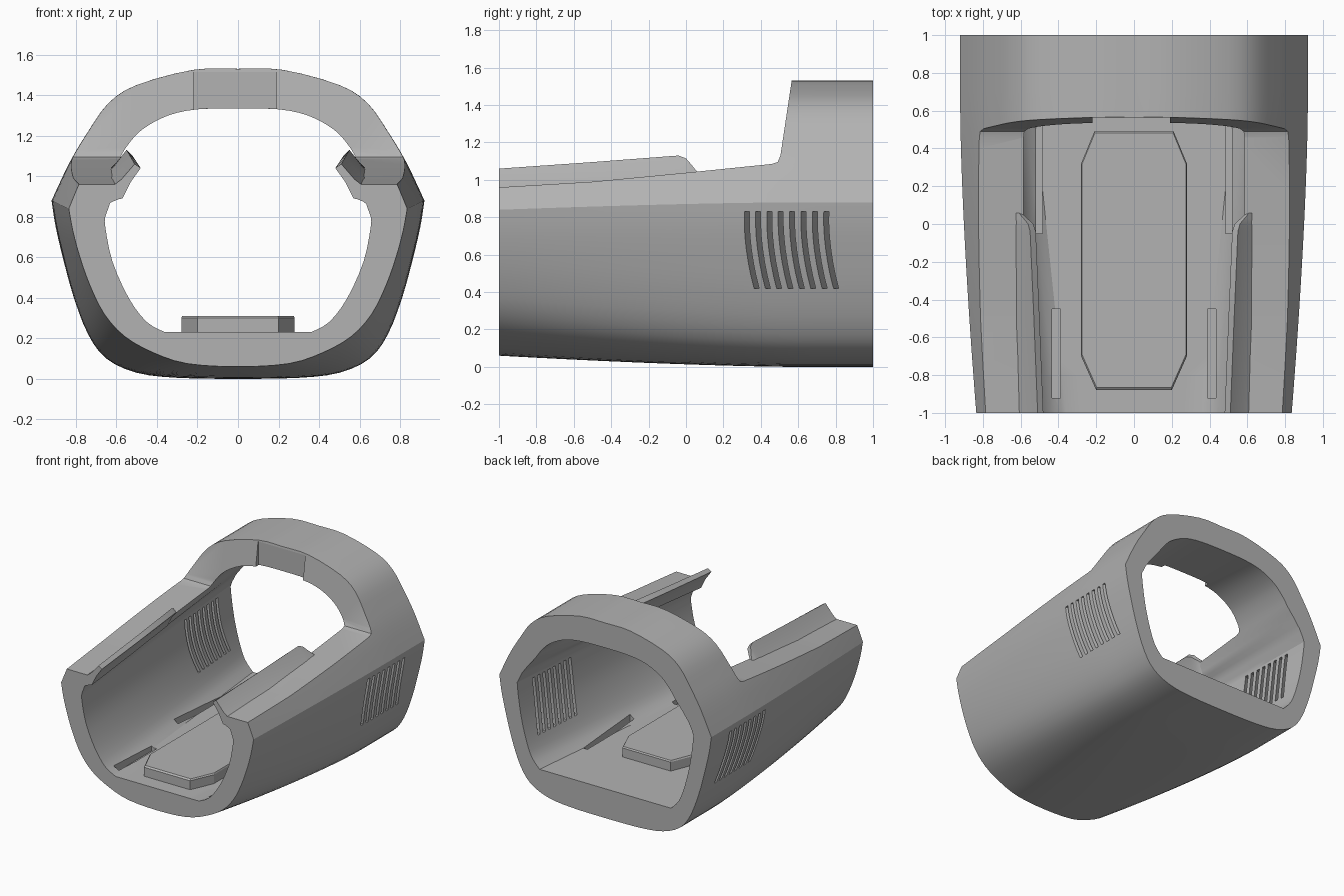
import bpy
import bmesh
from mathutils import Vector

cube = bpy.data.objects.get("Cube")
if cube:
    bpy.data.objects.remove(cube, do_unlink=True)

grey = bpy.data.materials.new("matte grey")
grey.use_nodes = True
grey.diffuse_color = (0.45, 0.45, 0.45, 1)
grey.node_tree.nodes["Principled BSDF"].inputs["Base Color"].default_value = (0.45, 0.45, 0.45, 1)


def finish(name, bm):
    bmesh.ops.recalc_face_normals(bm, faces=bm.faces)
    mesh = bpy.data.meshes.new(name)
    bm.to_mesh(mesh)
    bm.free()
    mesh.materials.append(grey)
    ob = bpy.data.objects.new(name, mesh)
    bpy.context.collection.objects.link(ob)
    return ob


def loft(bm, rings, closed=False):
    """Bridge equal rings of points; cap the ends unless the loft loops."""
    loops = [[bm.verts.new(p) for p in ring] for ring in rings]
    pairs = list(zip(loops, loops[1:]))
    if closed:
        pairs.append((loops[-1], loops[0]))
    else:
        bm.faces.new(loops[0])
        bm.faces.new(loops[-1])
    for a, b in pairs:
        for i in range(len(a)):
            j = (i + 1) % len(a)
            bm.faces.new((a[i], a[j], b[j], b[i]))


def box(bm, x0, x1, y0, y1, z0, z1):
    loft(bm, [[(x, y0, z0), (x, y1, z0), (x, y1, z1), (x, y0, z1)] for x in (x0, x1)])


def smooth(points, corners, n=3):
    """Round a half profile between its hard corners."""
    p = [Vector(q) for q in points]
    out = []
    for i in range(len(p) - 1):
        a, b = p[i], p[i + 1]
        before = p[i - 1] if i and i not in corners else a
        after = p[i + 2] if i + 2 < len(p) and i + 1 not in corners else b
        ta, tb = (b - before) / 2, (after - a) / 2
        # keep the profile level where it crosses the centre line
        if i == 0:
            ta = Vector((b.x - a.x, 0))
        if i == len(p) - 2:
            tb = Vector((b.x - a.x, 0))
        for k in range(n):
            t = k / n
            out.append(a * (2*t**3 - 3*t**2 + 1) + ta * (t**3 - 2*t**2 + t)
                       + b * (3*t**2 - 2*t**3) + tb * (t**3 - t**2))
    return out + [p[-1]]


def ring(front, back, t, y):
    half = [a.lerp(b, t) for a, b in zip(front, back)]
    pts = [(p.x, y, p.y) for p in half]
    return pts + [(-x, yy, z) for x, yy, z in reversed(pts[1:-1])]


def cut(target, cutter):
    mod = target.modifiers.new("cut", "BOOLEAN")
    mod.operation = "DIFFERENCE"
    mod.solver = "EXACT"
    mod.object = cutter
    cutter.hide_render = True
    bpy.context.view_layer.objects.active = target
    bpy.ops.object.modifier_apply(modifier=mod.name)
    bpy.data.objects.remove(cutter, do_unlink=True)


def shade(ob, angle=0.5):
    bpy.ops.object.select_all(action="DESELECT")
    ob.select_set(True)
    bpy.context.view_layer.objects.active = ob
    bpy.ops.object.shade_smooth_by_angle(angle=angle)


# Half profiles of the hollow body, from bottom centre to top centre
outer_front = smooth([(0, .06), (.25, .075), (.42, .13), (.56, .21), (.66, .32), (.73, .46),
                      (.78, .6), (.815, .73), (.835, .84), (.785, .96), (.72, 1.1),
                      (.62, 1.3), (.48, 1.4), (.22, 1.48), (0, 1.5)], [8])
outer_back = smooth([(0, 0), (.3, .005), (.5, .03), (.65, .1), (.74, .22), (.81, .4),
                     (.86, .58), (.9, .75), (.92, .88), (.83, 1.07), (.74, 1.22),
                     (.64, 1.36), (.5, 1.45), (.22, 1.525), (0, 1.53)], [8])
inner_front = smooth([(0, .23), (.36, .23), (.45, .28), (.54, .4), (.62, .58), (.655, .75),
                      (.655, .8), (.63, .87), (.58, .89), (.57, .97), (.52, 1.1),
                      (.45, 1.2), (.33, 1.28), (.2, 1.33), (0, 1.335)], [1, 6, 7, 8])
inner_back = smooth([(0, .23), (.57, .23), (.64, .31), (.69, .44), (.73, .6), (.755, .76),
                     (.765, .86), (.72, .95), (.66, 1.03), (.61, 1.09), (.56, 1.16),
                     (.48, 1.24), (.35, 1.305), (.2, 1.33), (0, 1.335)], [1, 6, 7, 8])

# Body shell
stations = [-1 + i / 10 for i in range(21)]
outer = [ring(outer_front, outer_back, 1 - max(0, (.6 - y) / 1.6) ** 1.5, y) for y in stations]
inner = [ring(inner_front, inner_back, (y + 1) / 2, y) for y in stations]
bm = bmesh.new()
loft(bm, outer + inner[::-1], closed=True)
body = finish("body_shell", bm)

# Open top in front of the arch
side = [(-1.2, .95), (-1, .96), (-.5, .99), (0, 1.038), (.46, 1.085), (.49, 1.095),
        (.505, 1.13), (.565, 1.53), (.59, 1.7), (-1.2, 1.7)]
bm = bmesh.new()
loft(bm, [[(x, y, z) for y, z in side] for x in (-1.2, 1.2)])
cut(body, finish("top_cutter", bm))

# Latch recess in the arch
bm = bmesh.new()
box(bm, -.22, .19, .4, .57, 1.2, 1.515)
cut(body, finish("recess_cutter", bm))

# Curved vents, slanting back as they go in
bm = bmesh.new()
for s in (-1, 1):
    for i in range(8):
        y0 = .312 + i * .061
        rings = []
        for k in range(7):
            z = .42 + k * .41 / 6
            y = y0 + .3 * (z - .68) ** 2
            w = .027
            rings.append([(s * x, y + (.89 - x) * .4 + d, z)
                          for x, d in ((1, 0), (1, w), (.55, w), (.55, 0))])
        loft(bm, rings)
cut(body, finish("vent_cutter", bm))

# Floor grooves beside the walls
bm = bmesh.new()
for s in (-1, 1):
    for x0, x1, y0, y1 in ((.39, .435, -.92, -.45), (.485, .52, -.05, .53)):
        a, b = sorted((s * x0, s * x1))
        box(bm, a, b, y0, y1, .2, .31)
cut(body, finish("groove_cutter", bm))
shade(body)

# Raised lips along the opening
lip_front = [(.62, .88), (.57, .89), (.53, .97), (.48, 1.04), (.51, 1.06), (.575, .985), (.62, .95)]
lip_back = [(.66, .95), (.61, .96), (.57, 1.04), (.52, 1.1), (.55, 1.13), (.61, 1.05), (.66, 1.0)]
lip_tip = [(.66, .96), (.63, .97), (.62, 1.0), (.61, 1.02), (.62, 1.03), (.64, 1.03), (.66, 1.0)]


def blend(a, b, t):
    return [Vector(p).lerp(Vector(q), t) for p, q in zip(a, b)]


sections = [(-1, lip_front), (-.5, blend(lip_front, lip_back, .5)), (-.04, lip_back),
            (0, blend(lip_back, lip_tip, .15)), (.03, blend(lip_back, lip_tip, .5)), (.07, lip_tip)]
for s, name in ((1, "left_lip"), (-1, "right_lip")):
    bm = bmesh.new()
    loft(bm, [[(s * p[0], y, p[1]) for p in sec] for y, sec in sections])
    shade(finish(name, bm))

# Raised floor plate with clipped corners
outline = [(.21, .49), (.28, .32), (.28, -.7), (.2, -.88)]
outline += [(-x, y) for x, y in reversed(outline)]
bm = bmesh.new()
loft(bm, [[(x * k, y * k, z) for x, y in outline] for z, k in ((.2, 1), (.3, 1), (.31, .985))])
finish("floor_plate", bm)
